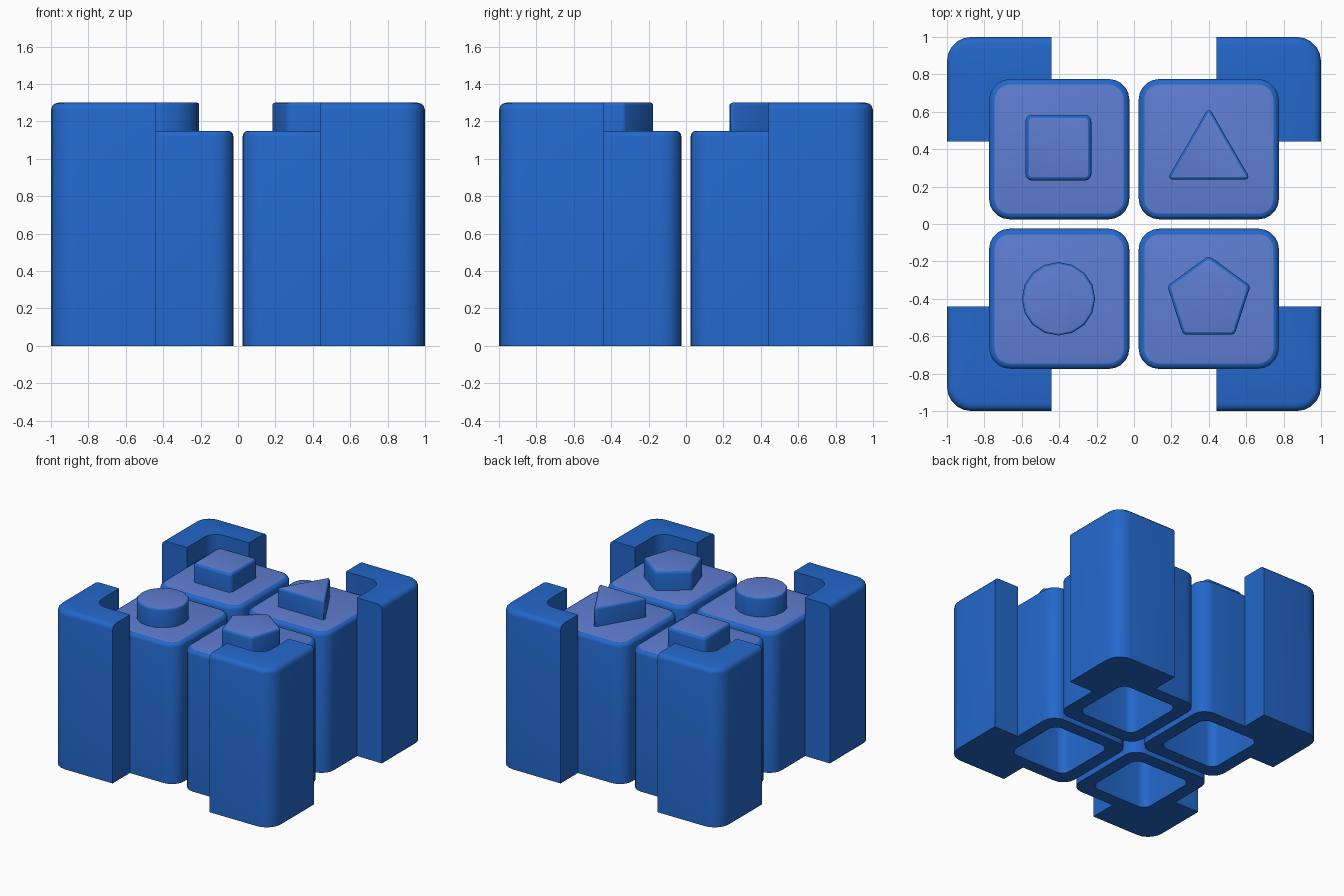
import bpy
import bmesh
from math import sin, cos, pi, radians

cube = bpy.data.objects.get("Cube")
if cube:
    bpy.data.objects.remove(cube, do_unlink=True)


def make_material(name, rgb):
    mat = bpy.data.materials.new(name)
    mat.use_nodes = True
    mat.diffuse_color = (*rgb, 1)
    mat.node_tree.nodes["Principled BSDF"].inputs["Base Color"].default_value = (*rgb, 1)
    return mat


BLUE = make_material("strong blue", (0.017, 0.138, 0.6))
VIOLET = make_material("soft violet blue", (0.115, 0.21, 0.65))


def arc(cx, cy, r, start, end, steps):
    angles = [start + (end - start) * i / steps for i in range(steps + 1)]
    return [(cx + r * cos(a), cy + r * sin(a)) for a in angles]


def rounded_ngon(n, apothem, r, turn, inset=0.0, steps=3):
    """Regular polygon with rounded corners, shrunk by inset."""
    a, r = apothem - inset, max(r - inset, 0.002)
    reach = (a - r) / cos(pi / n)
    pts = []
    for k in range(n):
        t = turn + 2 * pi * k / n
        pts += arc(reach * cos(t), reach * sin(t), r, t - pi / n, t + pi / n, steps)
    return pts


def bevel_profile(top, size, steps=3):
    """Pairs of (inset, height) that round over a top edge."""
    angles = [pi / 2 * i / steps for i in range(steps + 1)]
    return [(size * (1 - cos(a)), top - size * (1 - sin(a))) for a in angles]


def loft(name, rings, top_violet, caps=(True, True)):
    """Skin a stack of (outline, height) rings and close its ends."""
    bm = bmesh.new()
    loops = [[bm.verts.new((x, y, z)) for x, y in pts] for pts, z in rings]
    for lo, hi in zip(loops, loops[1:]):
        for i in range(len(lo)):
            j = (i + 1) % len(lo)
            bm.faces.new((lo[i], lo[j], hi[j], hi[i]))
    if caps[0]:
        bm.faces.new(loops[0][::-1])
    top = bm.faces.new(loops[-1])
    top.material_index = 1 if top_violet else 0
    bmesh.ops.recalc_face_normals(bm, faces=bm.faces)
    mesh = bpy.data.meshes.new(name)
    bm.to_mesh(mesh)
    bm.free()
    mesh.materials.append(BLUE)
    mesh.materials.append(VIOLET)
    obj = bpy.data.objects.new(name, mesh)
    bpy.context.collection.objects.link(obj)
    bpy.ops.object.select_all(action="DESELECT")
    obj.select_set(True)
    bpy.context.view_layer.objects.active = obj
    bpy.ops.object.shade_smooth_by_angle(angle=radians(40))
    return obj


HEIGHT, COLUMN_TOP = 1.3, 1.15
HALF, CORNER, INNER, ARM, OUTER_R = 0.375, 0.11, 0.772, 0.44, 0.13


def column(name, cx, cy):
    """Hollow rounded square post, open underneath."""
    hole = rounded_ngon(4, 0.265, 0.07, pi / 4, steps=5)
    rings = [(hole, 1.05), (hole, 0),
             (rounded_ngon(4, HALF, CORNER, pi / 4, steps=5), 0)]
    rings += [(rounded_ngon(4, HALF, CORNER, pi / 4, d, 5), z)
              for d, z in bevel_profile(COLUMN_TOP, 0.03)]
    loft(name, rings, True).location = (cx, cy, 0)


def bracket(name, sx, sy):
    """L-shaped corner guard, rounded on its outer top edge."""
    def outline(d):
        c, ci = 1 - OUTER_R, INNER - CORNER
        pts = [(1 - d, ARM)] + arc(c, c, OUTER_R - d, 0, pi / 2, 5) + [(ARM, 1 - d)]
        pts += [(ARM, INNER)] + arc(ci, ci, CORNER, pi / 2, 0, 5) + [(INNER, ARM)]
        return [(x * sx, y * sy) for x, y in pts]
    rings = [(outline(0), 0)]
    rings += [(outline(d), z) for d, z in bevel_profile(HEIGHT, 0.04)]
    loft(name, rings, False)


def peg(name, cx, cy, n, apothem, r, turn, bevel, steps):
    """Raised shape on top of a column."""
    rings = [(rounded_ngon(n, apothem, r, turn, 0, steps), COLUMN_TOP - 0.01)]
    rings += [(rounded_ngon(n, apothem, r, turn, d, steps), z)
              for d, z in bevel_profile(HEIGHT, bevel)]
    loft(name, rings, True).location = (cx, cy, 0)


# Four posts and their corner guards
for side, sx in (("left", 1), ("right", -1)):
    for end, sy in (("front", -1), ("back", 1)):
        column(f"{end}_{side}_column", 0.4 * sx, 0.4 * sy)
        bracket(f"{end}_{side}_corner_guard", sx, sy)

# Shape pegs, one per post
peg("square_peg", -0.404, 0.408, 4, 0.176, 0.035, pi / 4, 0.018, 3)
peg("triangle_peg", 0.4, 0.367, 3, 0.129, 0.016, pi / 2, 0.012, 3)
peg("pentagon_peg", 0.4, -0.403, 5, 0.189, 0.025, pi / 2, 0.014, 2)
peg("round_peg", -0.404, -0.4, 4, 0.196, 0.196, pi / 4, 0.01, 4)
